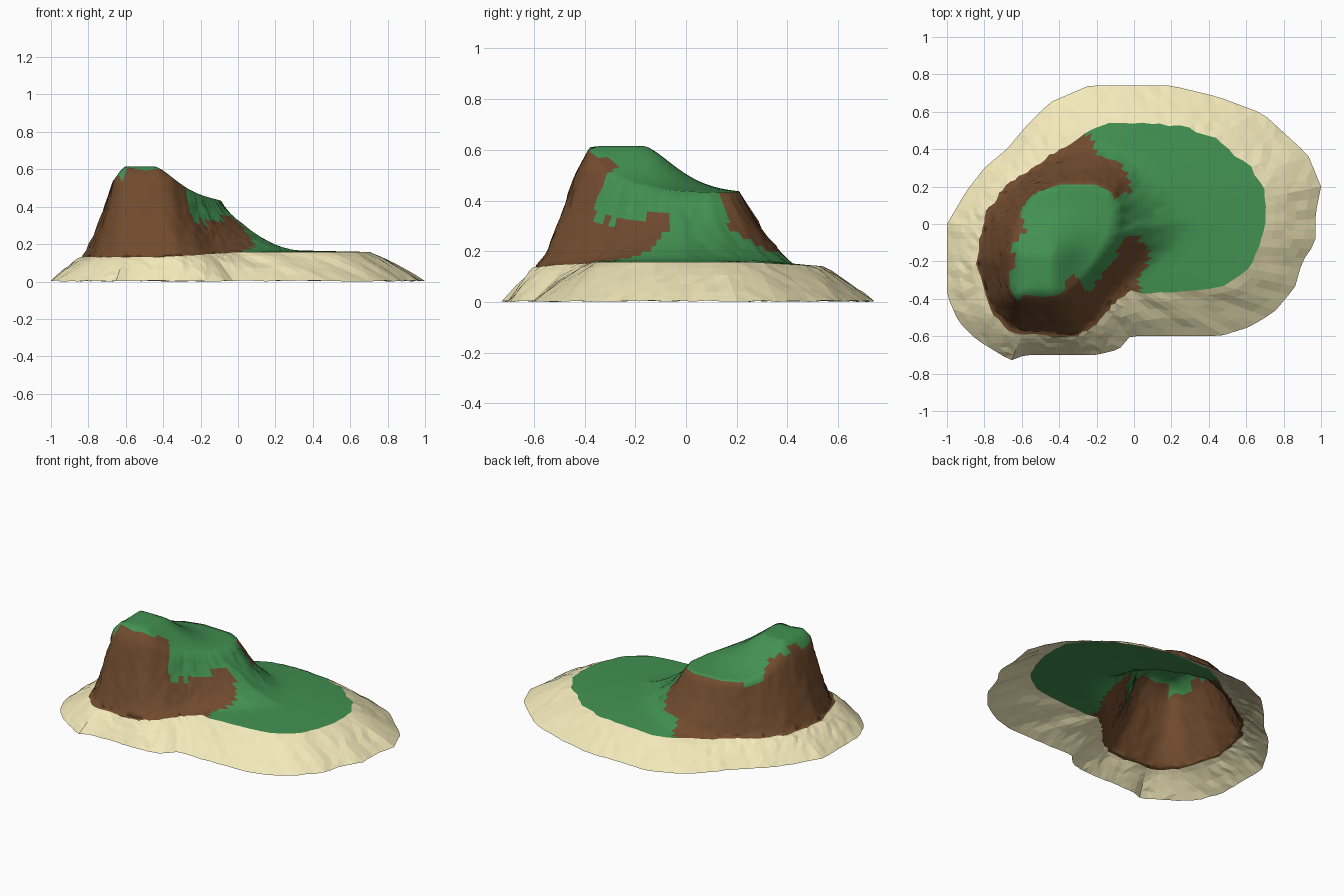
import bpy, bmesh, math, random
from mathutils import Vector
from mathutils.geometry import intersect_line_line_2d

if "Cube" in bpy.data.objects:
    bpy.data.objects.remove(bpy.data.objects["Cube"])

random.seed(4)
C = Vector((-0.4, -0.08))      # centre that all contour rings surround
RAYS = 112

# contour outlines seen from the top, from hilltop to waterline
cap = [(-.67, -.2), (-.665, -.34), (-.62, -.42), (-.5, -.435), (-.4, -.42), (-.3, -.33), (-.2, -.21), (-.12, -.06),
       (-.09, .08), (-.12, .17), (-.2, .21), (-.4, .21), (-.52, .17), (-.6, .06), (-.64, -.05)]
foot = [(.34, .02), (.22, .2), (.05, .33), (-.1, .41), (-.22, .45), (-.42, .36), (-.55, .27),
        (-.68, .18), (-.78, .04), (-.83, -.2), (-.76, -.44), (-.65, -.56), (-.32, -.59),
        (-.2, -.51), (-.1, -.38), (.02, -.29), (.12, -.22), (.25, -.12)]
edge = [(.7, 0), (.7, .18), (.62, .3), (.5, .39), (.42, .46), (.25, .52), (-.1, .54), (-.22, .5),
        (-.42, .38), (-.55, .29), (-.68, .2), (-.79, .05), (-.84, -.2), (-.77, -.45), (-.66, -.58),
        (-.32, -.6), (-.2, -.53), (-.11, -.42), (-.03, -.35), (.05, -.37), (.47, -.34), (.6, -.25), (.66, -.12)]
shore = [(1, .2), (.93, .37), (.69, .59), (.45, .68), (.2, .74), (-.24, .74), (-.45, .65), (-.58, .52),
         (-.68, .4), (-.8, .3), (-.9, .17), (-1, 0), (-1, -.38), (-.94, -.52), (-.84, -.62), (-.66, -.73),
         (-.58, -.7), (-.2, -.7), (-.08, -.67), (-.02, -.6), (.46, -.6), (.62, -.55), (.75, -.47),
         (.86, -.34), (.9, -.2), (.97, -.1), (.97, .05)]
# grass region; the rest of the hill is bare rock
grass = [(-.25, .5), (-.2, .38), (-.06, .31), (-.01, .18), (-.1, .14), (-.2, .2), (-.4, .21), (-.54, .16),
         (-.61, .06), (-.58, -.04), (-.64, -.1), (-.66, -.35), (-.62, -.4), (-.42, -.4), (-.32, -.26),
         (-.25, -.37), (-.12, -.22), (-.04, -.06), (.03, -.07), (.09, -.17), (.03, -.28), (.05, -.5),
         (.8, -.4), (.8, .6), (-.2, .6)]


def radius(poly, a):
    """Distance from C to the outline in direction a."""
    far = C + Vector((math.cos(a), math.sin(a))) * 4
    hits = [intersect_line_line_2d(C, far, Vector(p), Vector(q))
            for p, q in zip(poly, poly[1:] + poly[:1])]
    return max((h - C).length for h in hits if h)


def inside(poly, x, y):
    r = False
    for (x0, y0), (x1, y1) in zip(poly, poly[1:] + poly[:1]):
        if (y0 > y) != (y1 > y) and x < x0 + (y - y0) * (x1 - x0) / (y1 - y0):
            r = not r
    return r


def cap_height(x, y):
    """Flat peak that falls away to a lower shoulder."""
    dx = max(x + .45, 0, (-.6 - x) * 1.8)
    dy = max(y + .17, 0, (-.37 - y) * 2.5)
    return .43 + .185 * math.exp(-(math.hypot(dx, dy) / .18) ** 1.6)


def edge_height(p):
    t = min(max((p.x + .5) / .6, 0), 1)
    back = min(max((p.y - .25) / .3, 0), 1)
    return .13 + .028 * t * t * (3 - 2 * t) - .018 * back


# bands: steps between successive contours
CAP, FLANK, PLAIN, BEACH = 8, 10, 5, 5
bm = bmesh.new()
rings = [[] for _ in range(CAP + FLANK + PLAIN + BEACH)]
for i in range(RAYS):
    # rays spread more densely toward the far right side
    u = 2 * math.pi * i / RAYS
    a = u - .3 * math.sin(u)
    d = Vector((math.cos(a), math.sin(a)))
    rc, re, rs = radius(cap, a), radius(edge, a), radius(shore, a)
    rf = min(radius(foot, a), re * .985)
    pf, pe = C + d * rf, C + d * re
    zf, ze = edge_height(pf) + .008, edge_height(pe)
    zc = cap_height(*(C + d * rc))
    power = 1.15 + .65 * max(0, d.x)
    k = 0
    for n, r0, r1, band in ((CAP, 0, rc, 0), (FLANK, rc, rf, 1), (PLAIN, rf, re, 2), (BEACH, re, rs, 3)):
        for j in range(1, n + 1):
            t = j / n
            p = C + d * (r0 + (r1 - r0) * t)
            if band == 0:
                z = cap_height(*p)
            elif band == 1:
                z = zf + (zc - zf) * (1 - t) ** power
                p += d * random.uniform(-.006, .006)
            elif band == 2:
                z = zf + (ze - zf) * t
                if j == n:
                    p += d * random.uniform(-.002, .014)
            else:
                z = ze * (1 - t ** 1.15) + random.uniform(0, .006)
                if j < n:
                    z += random.uniform(-.003, .003)
            rings[k].append(bm.verts.new((p.x, p.y, z)))
            k += 1

# soften the rim and the foot of the hill
soft = [v for ring in rings[3:CAP + FLANK + PLAIN + 1] for v in ring]
for _ in range(2):
    bmesh.ops.smooth_vert(bm, verts=soft, factor=.35, use_axis_x=False, use_axis_y=False, use_axis_z=True)

# skin the rings together
centre = bm.verts.new((C.x, C.y, cap_height(*C)))
for i in range(RAYS):
    j = (i + 1) % RAYS
    bm.faces.new((centre, rings[0][i], rings[0][j]))
    for k in range(len(rings) - 1):
        f = bm.faces.new((rings[k][i], rings[k + 1][i], rings[k + 1][j], rings[k][j]))
        m = f.calc_center_median()
        if k >= CAP + FLANK + PLAIN - 1:
            f.material_index = 1
        elif not inside(grass, m.x, m.y):
            f.material_index = 2
for f in bm.faces:
    f.smooth = f.material_index != 1
bmesh.ops.triangulate(bm, faces=bm.faces[:])

mesh = bpy.data.meshes.new("island")
bm.to_mesh(mesh)
bm.free()
for name, col in (("grass", (.055, .285, .084, 1)), ("sand", (.89, .81, .49, 1)), ("rock", (.163, .07, .027, 1))):
    mat = bpy.data.materials.new(name)
    mat.diffuse_color = col
    mat.use_nodes = True
    mat.node_tree.nodes["Principled BSDF"].inputs["Base Color"].default_value = mat.diffuse_color
    mesh.materials.append(mat)
bpy.context.collection.objects.link(bpy.data.objects.new("island", mesh))
